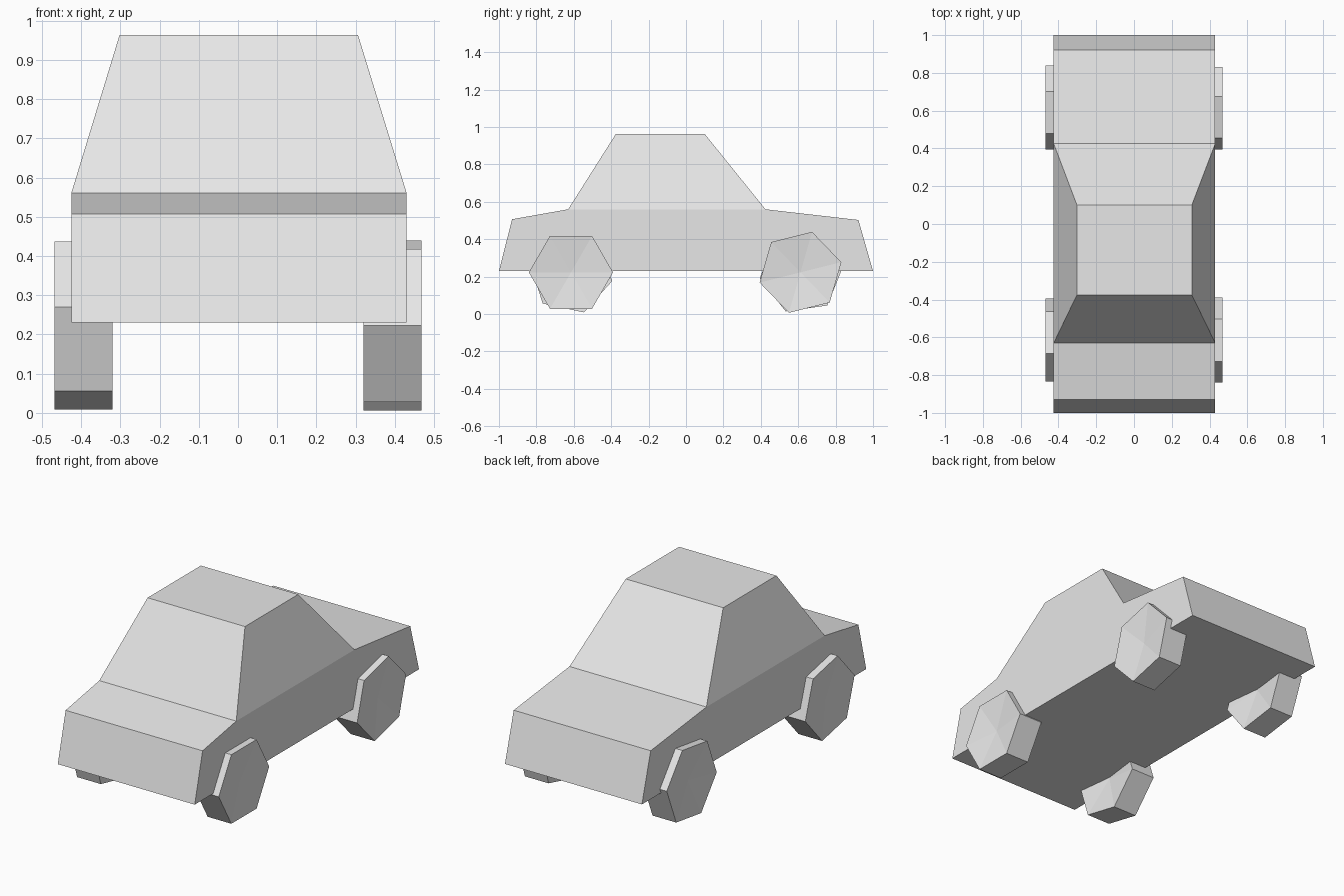
import bpy
import bmesh
import math

cube = bpy.data.objects.get("Cube")
if cube:
    bpy.data.objects.remove(cube)

grey = bpy.data.materials.new("light grey")
grey.use_nodes = True
colour = (0.8, 0.8, 0.8, 1)
grey.diffuse_color = colour
grey.node_tree.nodes["Principled BSDF"].inputs["Base Color"].default_value = colour


def finish(bm, name):
    bmesh.ops.recalc_face_normals(bm, faces=bm.faces)
    mesh = bpy.data.meshes.new(name)
    bm.to_mesh(mesh)
    bm.free()
    mesh.materials.append(grey)
    obj = bpy.data.objects.new(name, mesh)
    bpy.context.collection.objects.link(obj)
    return obj


# Car body: side profile extruded across, with the cabin tapered up to the roof
LEFT, RIGHT = 0.43, -0.425
bm = bmesh.new()
profile = [(-1, 0.23), (1, 0.23), (0.922, 0.503), (0.425, 0.56), (-0.63, 0.56), (-0.93, 0.507)]
side = bm.faces.new([bm.verts.new((RIGHT, y, z)) for y, z in profile])
extruded = bmesh.ops.extrude_face_region(bm, geom=[side], use_keep_orig=True)
for v in extruded["geom"]:
    if isinstance(v, bmesh.types.BMVert):
        v.co.x = LEFT

# Raise the beltline panel into the cabin
bm.normal_update()
belt = next(f for f in bm.faces if all(abs(v.co.z - 0.56) < 0.001 for v in f.verts))
cabin = bmesh.ops.extrude_discrete_faces(bm, faces=[belt])
for v in cabin["faces"][0].verts:
    v.co = (0.306 if v.co.x > 0 else -0.302, 0.1 if v.co.y > 0 else -0.375, 0.963)
finish(bm, "car_body")


# Six-sided wheels with shallow dished faces, each turned to its own angle
def wheel(name, side, y, turn):
    bm = bmesh.new()
    rims = []
    for x in (0.32, 0.468):
        angles = [math.radians(turn + 60 * i) for i in range(6)]
        rims.append([bm.verts.new((side * x, y + 0.225 * math.cos(a), 0.223 + 0.225 * math.sin(a)))
                     for a in angles])
    hubs = [bm.verts.new((side * x, y, 0.223)) for x in (0.345, 0.443)]
    for i in range(6):
        j = (i + 1) % 6
        bm.faces.new((rims[0][i], rims[0][j], rims[1][j], rims[1][i]))
        for rim, hub in zip(rims, hubs):
            bm.faces.new((rim[i], rim[j], hub))
    finish(bm, name)


wheel("front_left_wheel", 1, -0.615, 0)
wheel("front_right_wheel", -1, -0.615, 48)
wheel("rear_left_wheel", 1, 0.612, 14)
wheel("rear_right_wheel", -1, 0.617, 8)
